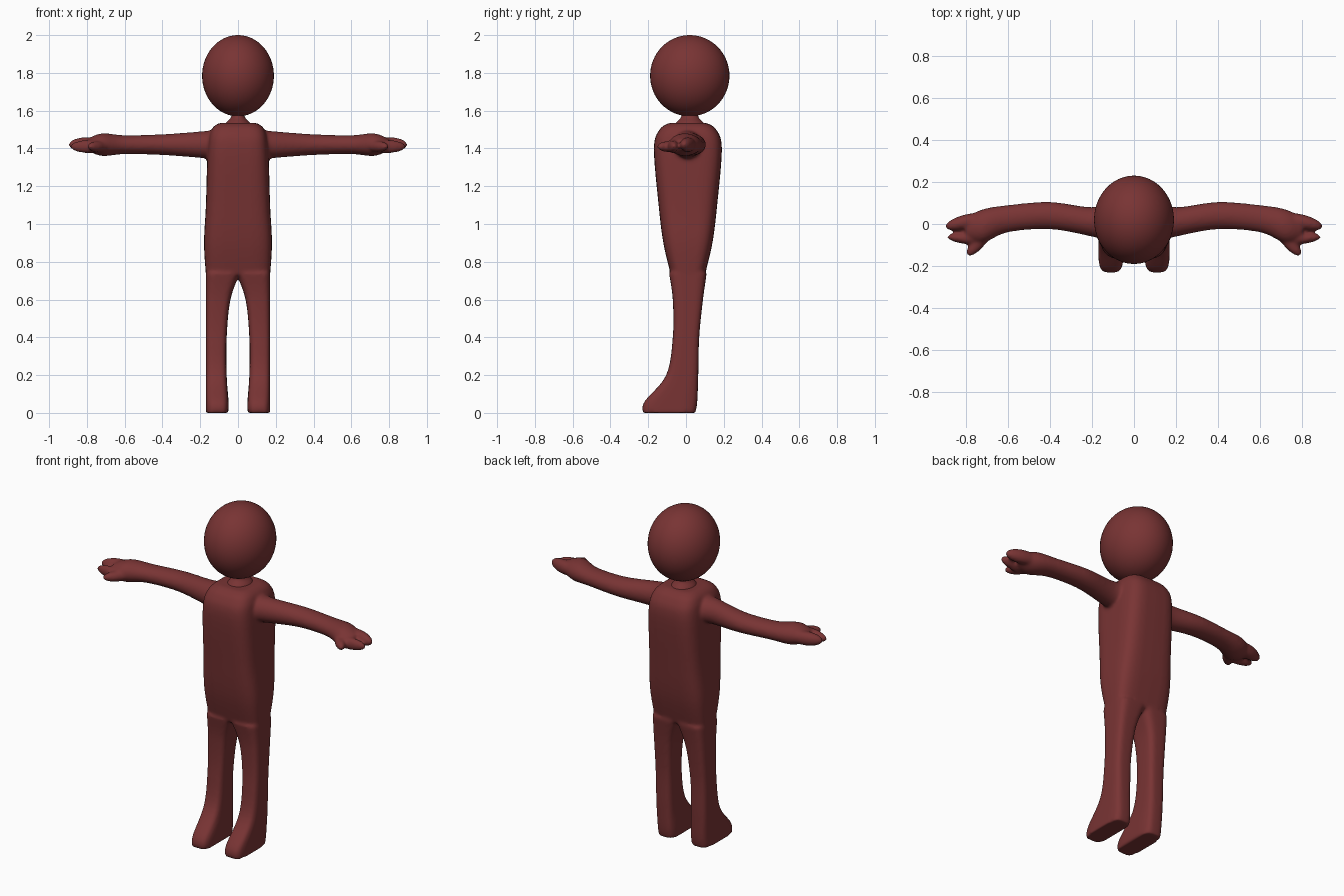
import bpy
import bmesh
from math import cos, sin, tau, copysign
from mathutils import Matrix, Vector

cube = bpy.data.objects.get("Cube")
if cube:
    bpy.data.objects.remove(cube)

skin = bpy.data.materials.new("dark red")
skin.use_nodes = True
skin.diffuse_color = (0.19, 0.034, 0.034, 1)
skin.node_tree.nodes["Principled BSDF"].inputs["Base Color"].default_value = skin.diffuse_color


def smooth_path(points, steps=6):
    """Pass a smooth curve through a few control sections."""
    points = [Vector(p) for p in points]
    padded = [points[0], *points, points[-1]]
    path = []
    for before, start, end, after in zip(padded, padded[1:], padded[2:], padded[3:]):
        for step in range(steps):
            t = step / steps
            leave, arrive = (end - before) / 2, (after - start) / 2
            bend = start * 3 - end * 3 + leave * 2 + arrive
            twist = (start - end) * 2 + leave + arrive
            path.append(start + leave * t - bend * t * t + twist * t * t * t)
    return path + [points[-1]]


def loft(bm, axis, sections, centre, roundness=2, side=1, count=32):
    """Skin rounded-box rings; a section is (along, y, half depth, half breadth)."""
    rings = []
    for along, middle, depth, breadth in smooth_path(sections):
        ring = []
        for i in range(count):
            c, s = cos(tau * i / count), sin(tau * i / count)
            y = middle + depth * copysign(abs(c) ** (2 / roundness), c)
            across = centre(breadth) + breadth * copysign(abs(s) ** (2 / roundness), s)
            x, z = (along, across) if axis == "x" else (across, along)
            ring.append(bm.verts.new((x * side, y, z)))
        rings.append(ring)
    bm.faces.new(rings[0])
    bm.faces.new(rings[-1])
    for lower, upper in zip(rings, rings[1:]):
        for i in range(count):
            bm.faces.new((lower[i - 1], lower[i], upper[i], upper[i - 1]))


def ellipsoid(bm, centre, radii, yaw=0, side=1):
    place = Matrix.Translation(centre) @ Matrix.Rotation(yaw, 4, "Z") @ Matrix.Diagonal((*radii, 1))
    mirror = Matrix.Diagonal((side, 1, 1, 1))
    bmesh.ops.create_uvsphere(bm, u_segments=48, v_segments=32, radius=1, matrix=mirror @ place)


def finish(bm, name):
    bmesh.ops.recalc_face_normals(bm, faces=bm.faces)
    mesh = bpy.data.meshes.new(name)
    bm.to_mesh(mesh)
    bm.free()
    mesh.materials.append(skin)
    mesh.shade_smooth()
    obj = bpy.data.objects.new(name, mesh)
    bpy.context.collection.objects.link(obj)
    return obj


def midline(breadth):
    return 0


def under_hip(breadth):
    return 0.17 - breadth


def arm_height(breadth):
    return 1.42


# Torso: a rounded box, deepest at the chest
body = bmesh.new()
torso = [(0.73, 0.01, 0.09, 0.17), (0.9, 0.01, 0.13, 0.18), (1.1, 0.01, 0.155, 0.17),
         (1.4, 0.01, 0.18, 0.16), (1.5, 0.01, 0.15, 0.14), (1.535, 0.01, 0.1, 0.1)]
loft(body, "z", torso, midline, roundness=4)

# Legs keep a straight outer edge and thicken inwards at the hip
leg = [(0, -0.09, 0.14, 0.06), (0.06, -0.08, 0.14, 0.06), (0.2, -0.02, 0.085, 0.055),
       (0.4, 0, 0.07, 0.055), (0.6, 0.01, 0.08, 0.065), (0.74, 0.01, 0.1, 0.09)]
arm = [(0.1, 0.01, 0.1, 0.08), (0.2, 0.01, 0.07, 0.07), (0.4, 0.04, 0.065, 0.055),
       (0.6, 0.025, 0.065, 0.05), (0.72, -0.01, 0.08, 0.06), (0.8, -0.02, 0.05, 0.03)]
for side in (1, -1):
    loft(body, "z", leg, under_hip, 4, side)
    loft(body, "x", arm, arm_height, 2, side)
    # Two fingers and a thumb
    ellipsoid(body, (0.8, 0.01, 1.42), (0.1, 0.035, 0.04), -0.25, side)
    ellipsoid(body, (0.79, -0.07, 1.41), (0.1, 0.027, 0.035), 0.1, side)
    ellipsoid(body, (0.74, -0.09, 1.41), (0.08, 0.03, 0.03), -0.85, side)
body = finish(body, "body")

# Fuse the limbs into one skin and soften the joins
fuse = body.modifiers.new("fuse", "REMESH")
fuse.mode = "VOXEL"
fuse.voxel_size = 0.008
fuse.use_smooth_shade = True
soften = body.modifiers.new("soften", "SMOOTH")
soften.factor = 0.5
soften.iterations = 12

# Neck: flared where it meets the shoulders
neck = bmesh.new()
loft(neck, "z", [(1.51, 0.02, 0.1, 0.08), (1.54, 0.02, 0.07, 0.06),
                 (1.57, 0.02, 0.045, 0.035), (1.62, 0.02, 0.05, 0.04)], midline)
finish(neck, "neck")

# Head
head = bmesh.new()
ellipsoid(head, (0, 0.02, 1.785), (0.19, 0.21, 0.215))
finish(head, "head")
